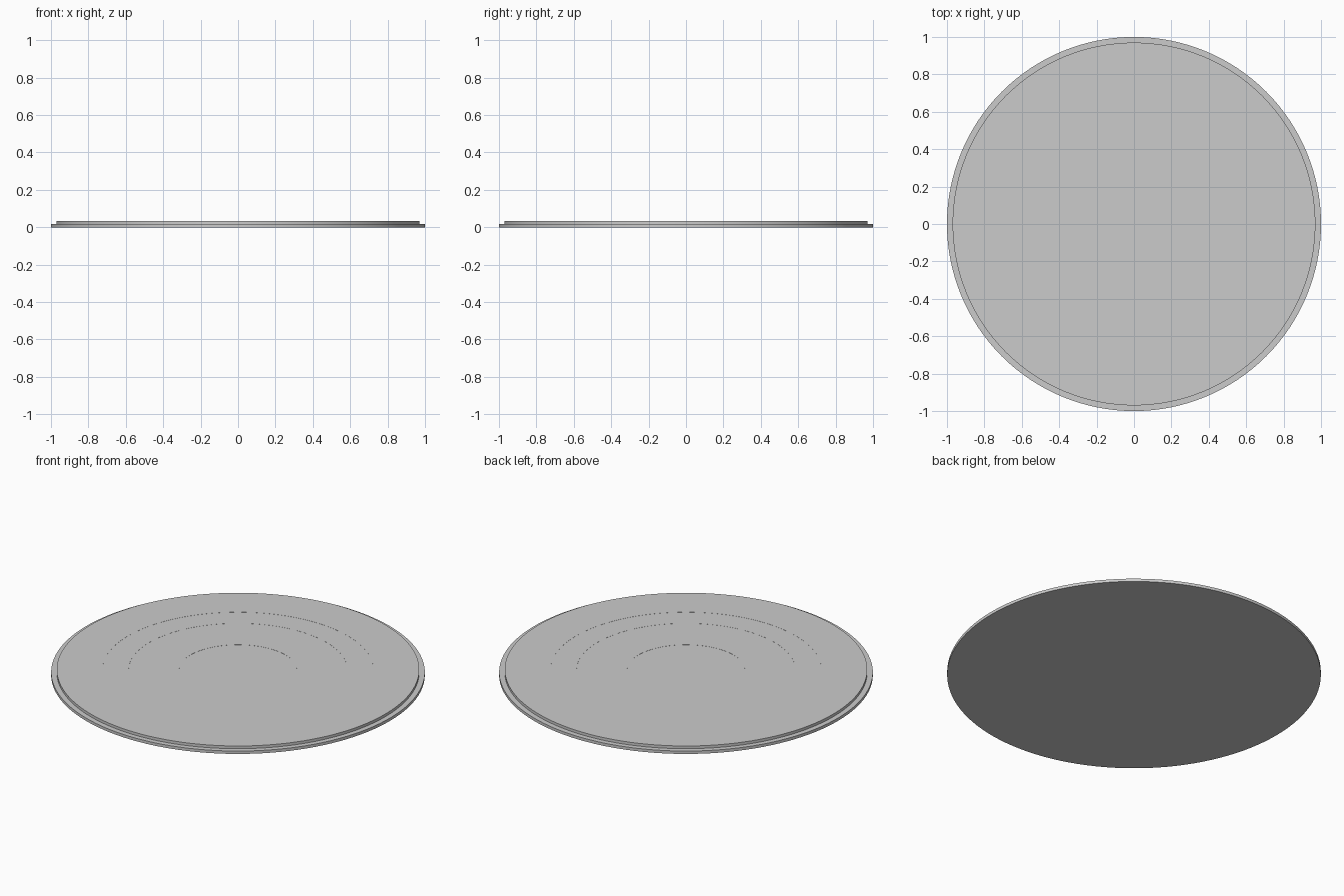
import bpy, bmesh, math

if "Cube" in bpy.data.objects:
    bpy.data.objects.remove(bpy.data.objects["Cube"])

SEGMENTS = 128


def lathe(name, profile):
    """Revolve (radius, height) points about z; radius 0 becomes a pole."""
    bm = bmesh.new()
    verts = [bm.verts.new((r, 0, z)) for r, z in profile]
    edges = [bm.edges.new(pair) for pair in zip(verts, verts[1:])]
    bmesh.ops.spin(bm, geom=verts + edges, cent=(0, 0, 0), axis=(0, 0, 1),
                   angle=math.tau, steps=SEGMENTS, use_duplicate=False)
    bmesh.ops.remove_doubles(bm, verts=bm.verts, dist=0.00005)
    bmesh.ops.recalc_face_normals(bm, faces=bm.faces)
    mesh = bpy.data.meshes.new(name)
    bm.to_mesh(mesh)
    bm.free()
    obj = bpy.data.objects.new(name, mesh)
    bpy.context.collection.objects.link(obj)
    bpy.context.view_layer.objects.active = obj
    obj.select_set(True)
    bpy.ops.object.shade_smooth_by_angle(angle=math.radians(30))
    obj.select_set(False)
    return obj


# Round plate: flat underside, outer ledge, raised face with faint ring steps
BASE_TOP, FACE_TOP, STEP = 0.017, 0.033, 0.0006
profile = [(0, 0), (1.0, 0), (1.0, BASE_TOP), (0.97, BASE_TOP), (0.97, FACE_TOP)]
height = FACE_TOP
for ring in (0.725, 0.585, 0.315):
    profile += [(ring, height), (ring, height - STEP)]
    height -= STEP
profile.append((0, height))
lathe("round_plate", profile)
